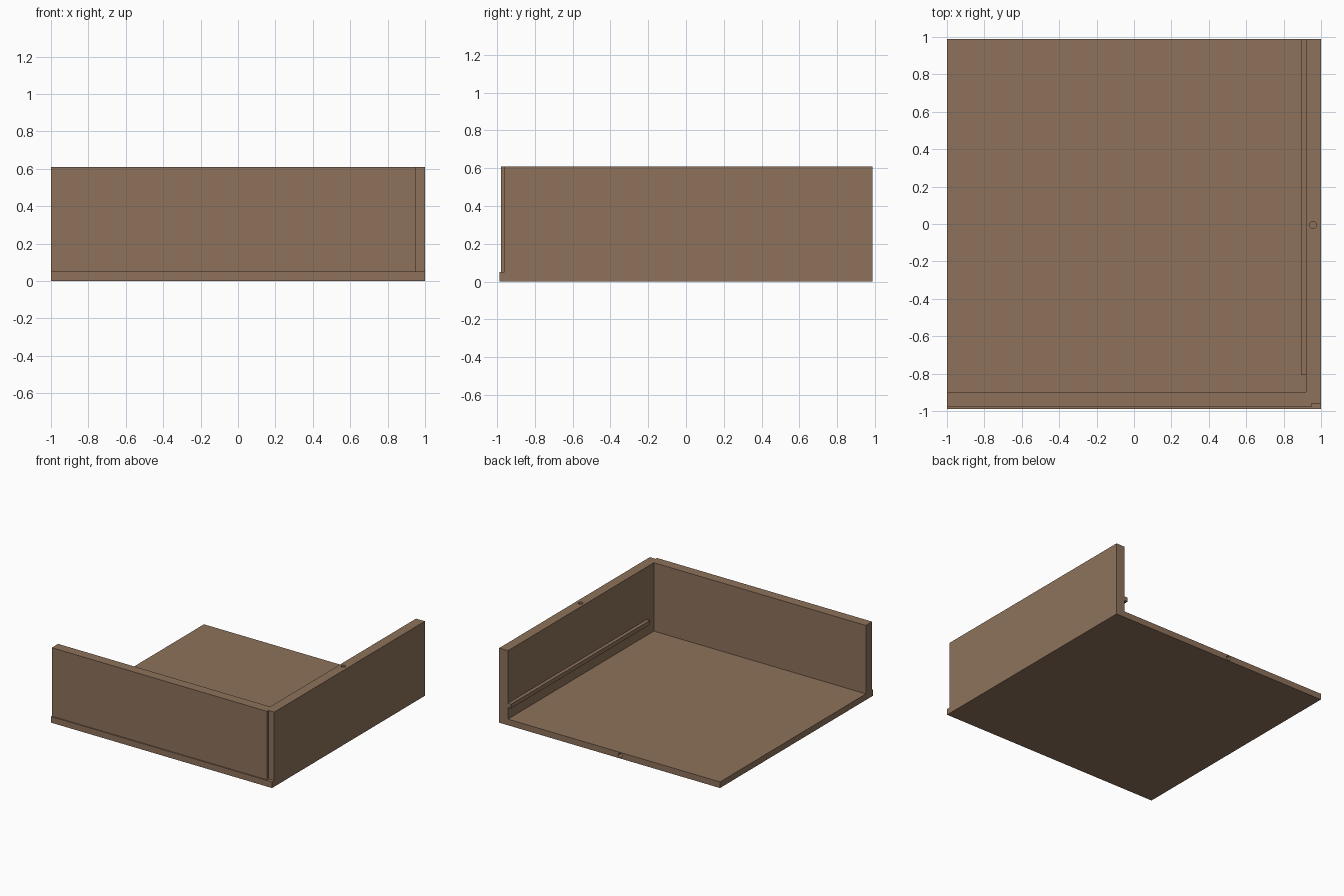
import bpy, bmesh, math

if "Cube" in bpy.data.objects:
    bpy.data.objects.remove(bpy.data.objects["Cube"])

wood = bpy.data.materials.new("brown_wood")
wood.diffuse_color = (0.27, 0.168, 0.105, 1)
wood.use_nodes = True
wood.node_tree.nodes["Principled BSDF"].inputs["Base Color"].default_value = wood.diffuse_color


def prism(name, outline, z0, z1):
    """Extrude a plan outline from z0 up to z1."""
    bm = bmesh.new()
    face = bm.faces.new([bm.verts.new((x, y, z0)) for x, y in outline])
    top = bmesh.ops.extrude_face_region(bm, geom=[face])["geom"]
    bmesh.ops.translate(bm, vec=(0, 0, z1 - z0),
                        verts=[v for v in top if isinstance(v, bmesh.types.BMVert)])
    bmesh.ops.recalc_face_normals(bm, faces=bm.faces)
    mesh = bpy.data.meshes.new(name)
    bm.to_mesh(mesh)
    bm.free()
    mesh.materials.append(wood)
    obj = bpy.data.objects.new(name, mesh)
    bpy.context.collection.objects.link(obj)
    return obj


def rect(x0, x1, y0, y1):
    return [(x0, y0), (x1, y0), (x1, y1), (x0, y1)]


def drill(target, location, rotation=(0, 0, 0)):
    """Cut a shallow round socket with a hidden cylinder."""
    bpy.ops.mesh.primitive_cylinder_add(vertices=24, radius=0.018, depth=0.1,
                                        location=location, rotation=rotation)
    cutter = bpy.context.object
    cutter.name = target.name + "_hole_cutter"
    cutter.data.materials.append(wood)
    cutter.hide_render = True
    cutter.hide_set(True)
    mod = target.modifiers.new("hole", "BOOLEAN")
    mod.operation = "DIFFERENCE"
    mod.solver = "EXACT"
    mod.object = cutter


Y, BASE, TOP = 0.988, 0.05, 0.61

# Floor panel with a socket in its back edge
floor = prism("floor_panel", rect(-1, 1, -Y, Y), 0, BASE)
drill(floor, (-0.095, Y, 0.025), (math.pi / 2, 0, 0))

# Front and right walls in one L shape, stepped back at the outer corner
walls = prism("corner_walls", [
    (-1, -0.979), (0.948, -0.979), (0.948, -0.96), (1, -0.96),
    (1, Y), (0.92, Y), (0.92, -0.898), (-1, -0.898)], BASE, TOP)
drill(walls, (0.957, -0.005, TOP))

# Drawer rail on the inner face of the right wall
prism("side_rail", rect(0.892, 0.92, -0.808, Y), 0.145, 0.18)
